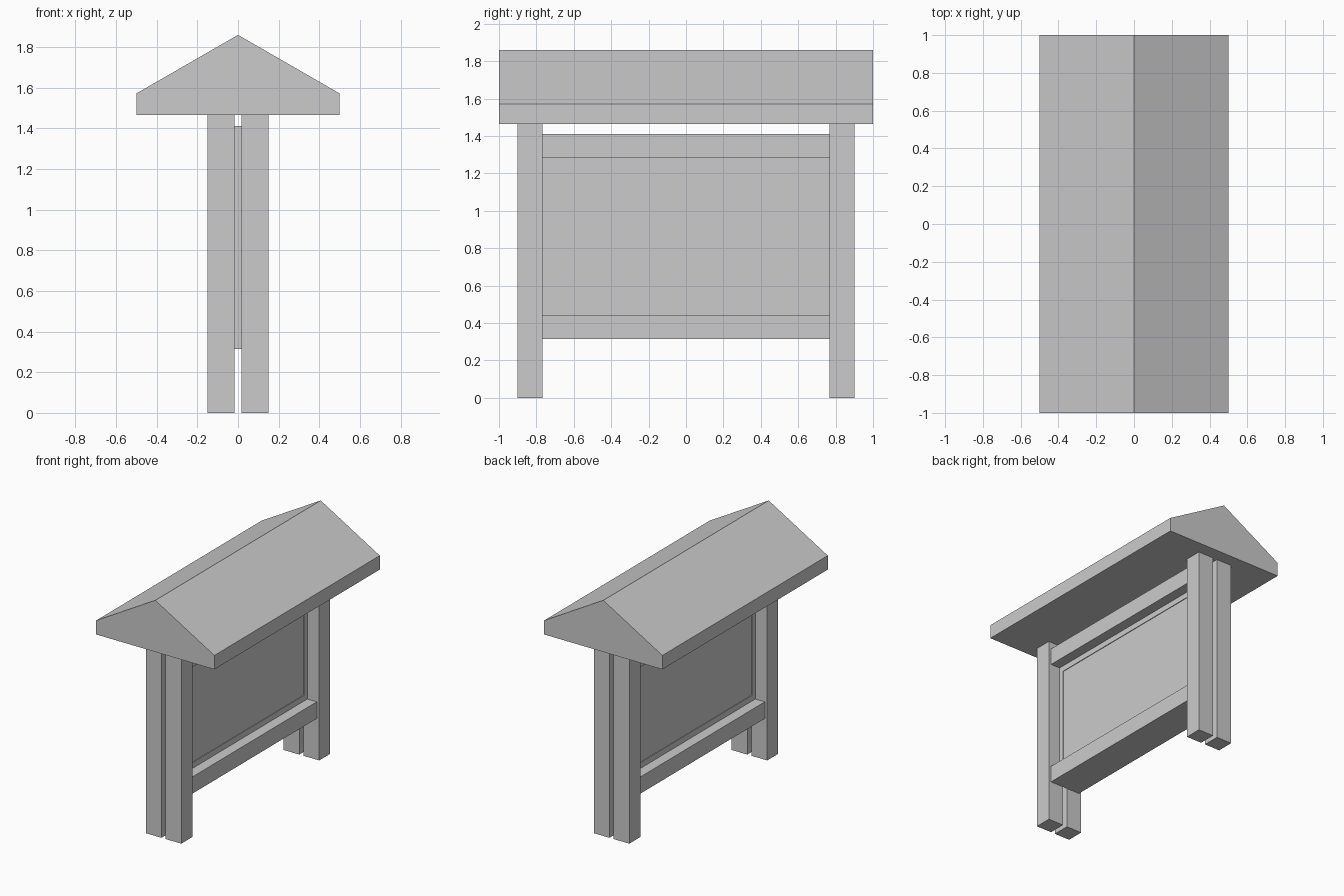
import bpy

if "Cube" in bpy.data.objects:
    bpy.data.objects.remove(bpy.data.objects["Cube"])


def prism(name, profile, y0, y1):
    """Extrude an x-z profile along y."""
    n = len(profile)
    verts = [(x, y, z) for y in (y0, y1) for x, z in profile]
    faces = [tuple(range(n)), tuple(range(2 * n - 1, n - 1, -1))]
    faces += [(i, i + n, (i + 1) % n + n, (i + 1) % n) for i in range(n)]
    mesh = bpy.data.meshes.new(name)
    mesh.from_pydata(verts, [], faces)
    obj = bpy.data.objects.new(name, mesh)
    bpy.context.collection.objects.link(obj)
    return obj


def box(name, x0, x1, y0, y1, z0, z1):
    return prism(name, [(x0, z0), (x1, z0), (x1, z1), (x0, z1)], y0, y1)


# Gabled roof
prism("roof", [(-0.5, 1.465), (0.5, 1.465), (0.5, 1.572), (0, 1.86), (-0.5, 1.572)], -1, 1)

# Paired posts, mirrored to all four corners
post = box("posts", 0.018, 0.15, 0.767, 0.90, 0, 1.465)
mirror = post.modifiers.new("mirror", 'MIRROR')
mirror.use_axis = (True, True, False)
mirror.use_mirror_merge = False

# Cross rails between the posts
box("bottom_rail", -0.13, 0.13, -0.767, 0.767, 0.315, 0.443)
box("top_rail", -0.13, 0.13, -0.767, 0.767, 1.283, 1.411)

# Board frame
T = 0.05
for name, z0, z1 in (("frame_bottom", 0.443, 0.487), ("frame_top", 1.24, 1.283)):
    box(name, -T, T, -0.767, 0.767, z0, z1)
side = box("frame_sides", -T, T, 0.727, 0.767, 0.487, 1.24)
side.modifiers.new("mirror", 'MIRROR').use_axis = (False, True, False)

# Slightly recessed notice board
box("notice_board", -0.045, 0.045, -0.727, 0.727, 0.487, 1.24)
